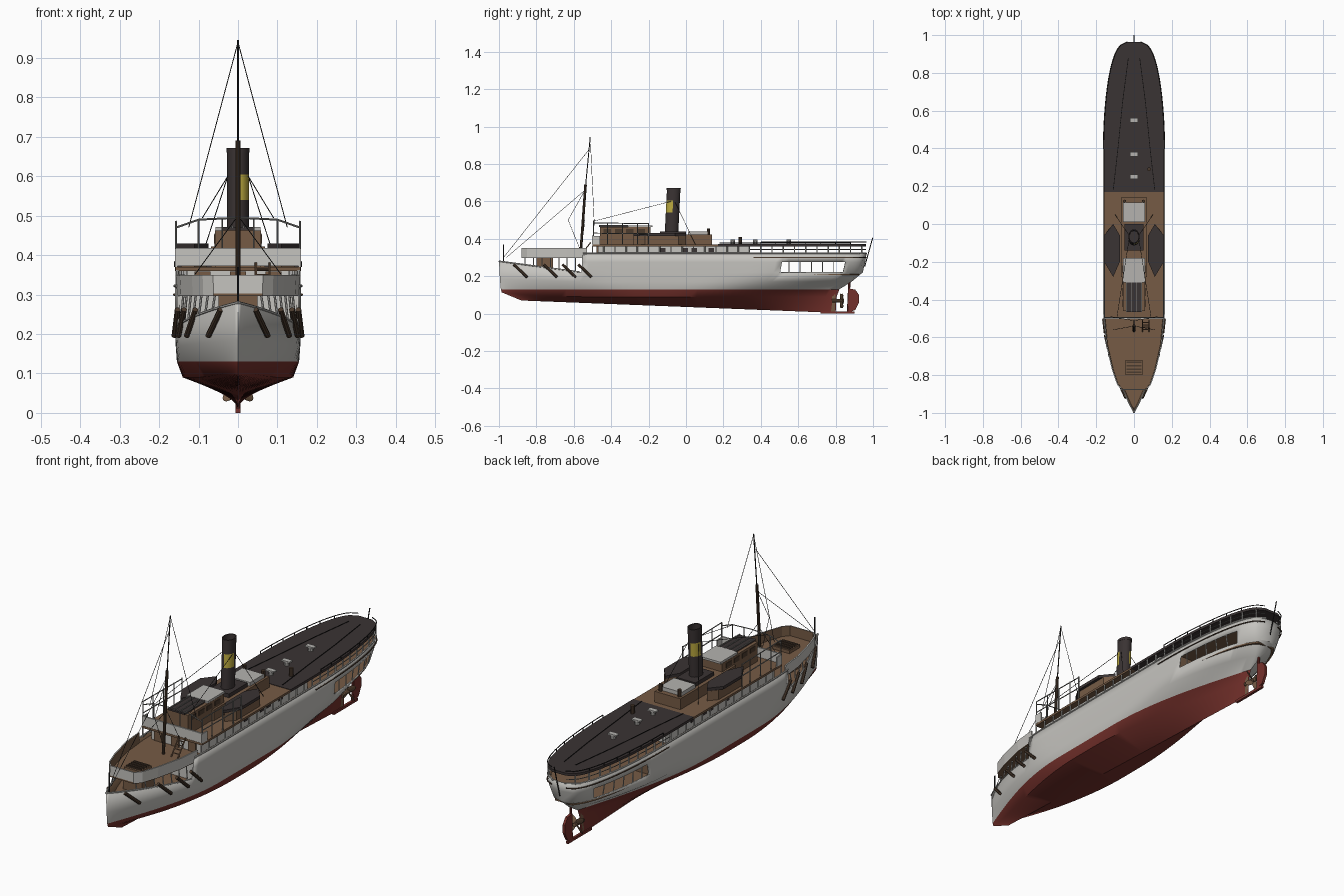
import bpy, bmesh, math
from mathutils import Vector, Matrix

if "Cube" in bpy.data.objects:
    bpy.data.objects.remove(bpy.data.objects["Cube"])

def mat(name, r, g, b):
    m = bpy.data.materials.new(name)
    m.diffuse_color = (r, g, b, 1)
    m.use_nodes = True
    m.node_tree.nodes["Principled BSDF"].inputs["Base Color"].default_value = m.diffuse_color
    return m

RED = mat("red_antifouling", .175, .030, .024)
WHITE = mat("hull_white", .56, .55, .52)
BROWN = mat("deck_brown", .18, .105, .06)
DARK = mat("dark_roof", .042, .033, .033)
BLACK = mat("black_iron", .016, .015, .015)
YELLOW = mat("funnel_yellow", .50, .40, .05)
PANEL = mat("pale_panel", .46, .45, .43)
TIMBER = mat("dark_timber", .07, .043, .027)
GREY = mat("rail_grey", .24, .24, .23)

def add(name, bm, mats, smooth=None):
    me = bpy.data.meshes.new(name)
    bm.to_mesh(me)
    bm.free()
    for m in mats:
        me.materials.append(m)
    ob = bpy.data.objects.new(name, me)
    bpy.context.collection.objects.link(ob)
    if smooth:
        me.shade_smooth()
        me.set_sharp_from_angle(angle=math.radians(smooth))
    return ob

def boxes(name, items, m):
    """items: (x0, x1, y0, y1, z0, z1)"""
    bm = bmesh.new()
    for x0, x1, y0, y1, z0, z1 in items:
        c = Vector(((x0 + x1) / 2, (y0 + y1) / 2, (z0 + z1) / 2))
        s = Matrix.Diagonal((x1 - x0, y1 - y0, z1 - z0, 1))
        bmesh.ops.create_cube(bm, size=1, matrix=Matrix.Translation(c) @ s)
    return add(name, bm, [m])

def rods(name, segs, r, m, n=6):
    bm = bmesh.new()
    for a, b in segs:
        a, b = Vector(a), Vector(b)
        d = b - a
        if d.length < 1e-5:
            continue
        q = d.to_track_quat('Z', 'Y').to_matrix().to_4x4()
        bmesh.ops.create_cone(bm, cap_ends=True, segments=n, radius1=r, radius2=r,
                              depth=d.length, matrix=Matrix.Translation((a + b) / 2) @ q)
    return add(name, bm, [m])

def prism(name, pts, z0, z1, m):
    """vertical extrusion of a plan outline"""
    bm = bmesh.new()
    f = bm.faces.new([bm.verts.new((x, y, z0)) for x, y in pts])
    r = bmesh.ops.extrude_face_region(bm, geom=[f])
    bmesh.ops.translate(bm, vec=(0, 0, z1 - z0), verts=[v for v in r['geom'] if isinstance(v, bmesh.types.BMVert)])
    bmesh.ops.recalc_face_normals(bm, faces=bm.faces[:])
    return add(name, bm, [m])

def chain(pts):
    return list(zip(pts, pts[1:]))

def mirror(segs):
    return segs + [tuple((-x, y, z) for x, y, z in s) for s in segs]

# hull rows: z, y start, y end, half width, bow length, bow power, stern length, stern power
ROWS = [(.0, -.88, .80, .0, 1, 1, 1, 1),
        (.09, -.985, .805, .14, .75, 1.15, .95, 1.25),
        (.13, -.99, .82, .155, .65, 1.0, .80, 1.0),
        (.17, -.995, .885, .158, .60, .95, .60, .65),
        (.22, -1.0, .945, .16, .56, .9, .55, .38),
        (.275, -1.0, .958, .16, .55, .9, .58, .30),
        (.32, -1.0, .965, .16, .55, .9, .58, .28)]

def half(y, row):
    z, ys, ye, w, bl, bp, sl, sp = row
    b = min(1, max(0, (y - ys) / bl))
    s = min(1, max(0, (ye - y) / sl))
    return w * math.sin(math.pi / 2 * b) ** bp * math.sin(math.pi / 2 * s) ** sp

def W(y):
    return half(y, ROWS[-1])

def height(i, y):
    z = ROWS[i][0]
    fore = max(0, -y - .55) / .45
    if i == 0:
        return .006 + .064 * max(0, (.75 - y) / 1.63)
    if i == 1:
        return z + .025 * fore ** 2
    return z + (.06, .0, .015)[(i == 2) + 2 * (i == 3)] * fore

# hull shell with open fore well and open stern gallery
N = 64
bm = bmesh.new()
for sx in (1, -1):
    grid = []
    for c in range(N + 1):
        t = c / N
        s = .45 * t + .55 * (.5 - .5 * math.cos(math.pi * t))
        col = []
        for i, row in enumerate(ROWS):
            y = row[1] + (row[2] - row[1]) * s
            col.append(bm.verts.new((sx * half(y, row), y, height(i, y))))
        grid.append(col)
    for c in range(N):
        for r in range(len(ROWS) - 1):
            q = [grid[c][r], grid[c + 1][r], grid[c + 1][r + 1], grid[c][r + 1]]
            y = sum(v.co.y for v in q) / 4
            if (r >= 4 and y < -.57) or (r == 4 and .5 < y < .85):
                continue
            f = bm.faces.new(q if sx > 0 else q[::-1])
            f.material_index = 0 if r < 2 else 1
bmesh.ops.remove_doubles(bm, verts=bm.verts[:], dist=.0004)
hull = add("hull", bm, [RED, WHITE, BROWN], 35)
sol = hull.modifiers.new("plating", 'SOLIDIFY')
sol.thickness, sol.offset, sol.material_offset = .005, -1, 2

def plan(y0, y1, inset=0., row=ROWS[-1], n=40):
    ys = [y0 + (y1 - y0) * i / n for i in range(n + 1)]
    right = [(max(.003, half(y, row) - inset), y) for y in ys]
    return right + [(-x, y) for x, y in reversed(right)]

# decks
prism("lower_deck", plan(-.985, .925, .008, ROWS[4]), .205, .212, BROWN)
prism("main_deck", plan(-.56, .945, .006), .296, .303, BROWN)
prism("bridge_deck", plan(-.5, .17), .36, .37, BROWN)
prism("aft_roof", plan(.17, .963), .36, .372, DARK)
prism("cabin_walls", plan(-.47, .34, .03), .303, .36, WHITE)
boxes("fore_bulkhead", [(-.15, .15, -.555, -.548, .212, .296)], WHITE)
boxes("aft_bulkhead", [(-.14, .14, .48, .487, .212, .296)], BROWN)

# raised fore deck with bulwark
fore = [(.155, -.53), (.145, -.64), (.115, -.77), (.088, -.85), (.062, -.88)]
ring = fore + [(-x, y) for x, y in reversed(fore)]
prism("fore_deck", ring, .296, .303, BROWN)
bm = bmesh.new()
low = [bm.verts.new((x, y, .298)) for x, y in ring]
top = [bm.verts.new((x * 1.02, y, .350)) for x, y in ring]
for i in range(len(ring) - 1):
    bm.faces.new((low[i + 1], low[i], top[i], top[i + 1]))
bul = add("fore_bulwark", bm, [WHITE, BROWN])
sol = bul.modifiers.new("plating", 'SOLIDIFY')
sol.thickness, sol.offset, sol.material_offset = .006, -1, 1

# fore well stanchions, deck chest, gunwale rail and hanging fenders
segs = []
for i in range(7):
    y = -.86 + .045 * i
    segs.append(((W(y) - .004, y, height(4, y)), (W(y) - .01, y, .30)))
rods("fore_stanchions", mirror(segs), .003, PANEL)
boxes("well_chest", [(-.05, .05, -.80, -.71, .212, .296)], BROWN)
gun = [(half(y, ROWS[4]) - .002, y, height(4, y)) for y in [-1 + .043 * i for i in range(11)]]
rods("gunwale_rail", mirror(chain(gun)), .004, WHITE)
segs = []
for y in (-.92, -.76, -.66, -.575):
    segs.append(((W(y) + .002, y, .262), (W(y + .07) + .003, y + .07, .195)))
rods("fenders", mirror(segs), .0075, TIMBER, 8)

# fore hatch grating and ladder
boxes("fore_hatch", [(-.045, .045, -.80, -.72, .303, .318)], BROWN)
boxes("hatch_slats", [(-.04, .04, -.79 + .018 * i, -.782 + .018 * i, .318, .324) for i in range(4)], TIMBER)
rods("ladder", [((.045, -.57, .303), (.045, -.51, .38)), ((.08, -.57, .303), (.08, -.51, .38))] +
     [((.045, -.57 + .012 * i, .303 + .0154 * i), (.08, -.57 + .012 * i, .303 + .0154 * i)) for i in range(1, 5)], .003, BROWN)
boxes("front_doors", [(x - .02, x + .02, -.478, -.469, .305, .358) for x in (-.09, 0, .09)], BROWN)

# bridge front screen, side screens and open railing
boxes("bridge_screen", [(-.158, .158, -.502, -.494, .372, .418)] +
      [(s * .157 - .003, s * .157 + .003, -.5, -.46, .37, .415) for s in (1, -1)], WHITE)
segs = [((.157, y, .37), (.157, y, .485)) for y in (-.495, -.42, -.34, -.26, -.2)]
segs += [((.157, -.495, z), (.157, -.2, z - .004)) for z in (.43, .485)]
segs += [((x, -.495, .418), (x, -.495, .49)) for x in (.04, .1)]
segs += [((.157, -.495, .47), (.1, -.495, .49)), ((.1, -.495, .49), (0, -.495, .495))]
rods("bridge_railing", mirror(segs), .0025, GREY)

# gallery posts and rails between hull and upper deck
segs = []
for i in range(25):
    y = -.5 + .06 * i
    segs.append(((W(y) - .004, y, .318), (W(y) - .004, y, .362)))
rods("gallery_posts", mirror(segs), .0035, WHITE)
def edge(y0, y1, z, out=0., n=36):
    return mirror(chain([(W(y0 + (y1 - y0) * i / n) + out, y0 + (y1 - y0) * i / n, z) for i in range(n + 1)]))
rods("gallery_rail", edge(-.55, .964, .322), .004, WHITE)
rods("aft_gallery_rail", edge(.34, .962, .343, -.003), .002, GREY)
rods("roof_edge_rail", edge(.4, .963, .383), .0022, BLACK)
segs = [((W(y), y, .37), (W(y), y, .383)) for y in [.4 + .08 * i for i in range(7)]]
rods("roof_rail_posts", mirror(segs), .0022, BLACK)
rods("stern_rub_rail", edge(.36, .963, .300, .002), .003, TIMBER)
segs = [((half(y, ROWS[4]) - .004, y, .22), (half(y, ROWS[5]) - .004, y, .277)) for y in (.55, .61, .67, .73, .79)]
rods("stern_opening_posts", mirror(segs), .003, WHITE)
rods("roof_lines", mirror(chain([(.11, .18, .378), (.085, .4, .378), (.06, .65, .378), (.03, .88, .378)])), .002, BLACK)
boxes("cabin_windows", [(s * .13 - .003, s * .13 + .003, y, y + .03, .328, .35)
      for s in (1, -1) for y in (-.14, -.02, .03, .12)], DARK)

# deck houses, skylights and side lockers
boxes("wheel_house", [(-.058, .058, -.46, -.19, .37, .462)], BROWN)
boxes("engine_house", [(-.068, .068, -.28, .14, .37, .422)], BROWN)
boxes("house_tops", [(-.057, .057, -.31, -.18, .462, .472), (-.057, .057, .01, .115, .422, .44)], PANEL)
boxes("dark_skylight", [(-.042, .042, -.465, -.31, .462, .470)], DARK)
boxes("skylight_bars", [(x - .002, x + .002, -.465, -.31, .470, .474) for x in (-.04, -.014, .014, .04)], GREY)
boxes("house_windows", [(s * .0585 - .002, s * .0585 + .002, y, y + .04, .43, .452)
      for s in (1, -1) for y in (-.44, -.38, -.32, -.26)], TIMBER)
for s, side in ((1, "right"), (-1, "left")):
    base = [(.08, -.2), (.11, -.26), (.145, -.22), (.145, -.04), (.11, 0), (.08, -.06)]
    lid = [(.075, -.2), (.11, -.28), (.158, -.2), (.158, -.06), (.11, .0), (.075, -.06)]
    prism("bunker_base_" + side, [(s * x, y) for x, y in base], .37, .416, BROWN)
    prism("bunker_lid_" + side, [(s * x, y) for x, y in lid], .416, .430, DARK)
boxes("funnel_casing", [(-.05, .05, -.14, 0, .42, .44)], DARK)

# raked oval funnel with yellow quarter panels
bm = bmesh.new()
rings = []
for z, k in ((.42, 1), (.54, 1), (.605, 1), (.66, 1), (.66, 1.04), (.672, 1.04), (.672, .88), (.62, .88)):
    cy = -.078 + (z - .42) * .05
    rings.append([bm.verts.new((.028 * k * math.cos(a), cy + .036 * k * math.sin(a), z))
                  for a in [2 * math.pi * i / 24 for i in range(24)]])
for j in range(len(rings) - 1):
    for i in range(24):
        n = (i + 1) % 24
        f = bm.faces.new((rings[j][i], rings[j][n], rings[j + 1][n], rings[j + 1][i]))
        if j == 1 and (6 <= i < 12 or i >= 18):
            f.material_index = 1
bm.faces.new(rings[-1])
add("funnel", bm, [DARK, YELLOW], 35)

# mast, stays and derrick
rods("lower_mast", [((0, -.565, .30), (0, -.537, .69))], .007, TIMBER, 10)
rods("top_mast", [((0, -.539, .66), (0, -.512, .945))], .0025, BLACK)
segs = [((0, -.512, .94), (s * .125, -.49, .47)) for s in (1, -1)]
segs += [((0, -.54, .5), (s * .11, -.56, .35)) for s in (1, -1)]
segs += [((s * .026, -.08, .6), (s * .09, -.49, .495)) for s in (1, -1)]
segs += [((s * .026, -.06, .6), (s * .10, .05, .37)) for s in (1, -1)]
segs += [((0, -.52, .875), (0, -.975, .30)), ((0, -.54, .66), (0, -.96, .30)),
         ((0, -.54, .66), (0, -.63, .50)), ((0, -.63, .50), (0, -.565, .34))]
rods("rigging", segs, .0012, BLACK, 5)
rods("bow_staff", [((0, -.975, .25), (0, -.975, .37))], .003, BLACK)
rods("stern_staff", [((0, .955, .25), (0, .998, .405))], .0025, BLACK)

# roof ventilators and deck posts
rods("roof_vents", [((0, y, .37), (0, y, .388)) for y in (.25, .37, .55)], .012, PANEL, 10)
boxes("roof_vent_caps", [(-.022, .022, y - .012, y + .012, .388, .395) for y in (.25, .37, .55)], PANEL)
rods("cowl_post", mirror([((.05, .12, .37), (.05, .12, .455))]), .009, TIMBER, 8)
rods("roof_stove_pipe", [((.08, .29, .37), (.08, .29, .41))], .010, TIMBER, 8)

# rudder, skeg, stern post and propeller
boxes("skeg", [(-.006, .006, .72, .90, 0, .012)], RED)
bm = bmesh.new()
prof = [(.868, .005), (.905, .02), (.925, .06), (.925, .10), (.905, .128), (.868, .135)]
f = bm.faces.new([bm.verts.new((-.006, y, z)) for y, z in prof])
r = bmesh.ops.extrude_face_region(bm, geom=[f])
bmesh.ops.translate(bm, vec=(.012, 0, 0), verts=[v for v in r['geom'] if isinstance(v, bmesh.types.BMVert)])
bmesh.ops.recalc_face_normals(bm, faces=bm.faces[:])
add("rudder", bm, [RED])
rods("rudder_post", [((0, .866, .005), (0, .875, .20))], .006, RED, 8)
rods("propeller_hub", [((0, .78, .068), (0, .845, .068))], .010, BROWN, 10)
bm = bmesh.new()
for k in range(4):
    m = (Matrix.Translation((0, .832, .068)) @ Matrix.Rotation(math.radians(45 + 90 * k), 4, 'Y') @
         Matrix.Translation((0, 0, .028)) @ Matrix.Rotation(math.radians(35), 4, 'Z') @ Matrix.Diagonal((.016, .003, .024, 1)))
    bmesh.ops.create_uvsphere(bm, u_segments=10, v_segments=6, radius=1, matrix=m)
add("propeller_blades", bm, [BROWN])
